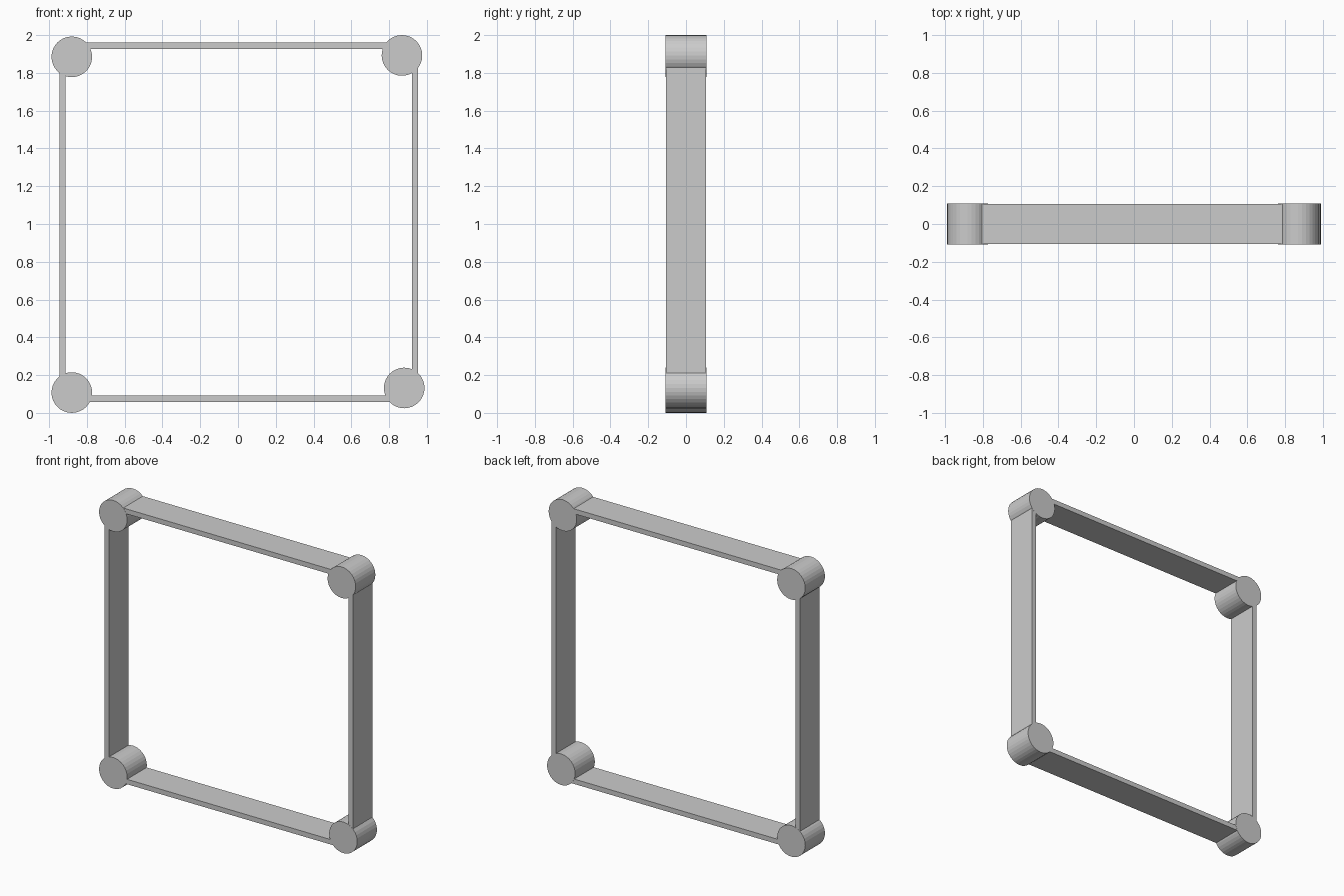
import bpy
from math import pi

if "Cube" in bpy.data.objects:
    bpy.data.objects.remove(bpy.data.objects["Cube"])

RADIUS = 0.1075   # corner post radius
DEPTH = 0.215     # front to back


def post(name, x, z):
    bpy.ops.mesh.primitive_cylinder_add(vertices=32, radius=RADIUS, depth=DEPTH,
                                        location=(x, 0, z), rotation=(pi / 2, 0, 0))
    bpy.context.object.name = name
    bpy.ops.object.transform_apply(location=False, rotation=True, scale=True)


def bar(name, x0, x1, z0, z1):
    bpy.ops.mesh.primitive_cube_add(size=1, location=((x0 + x1) / 2, 0, (z0 + z1) / 2))
    ob = bpy.context.object
    ob.name = name
    # a hair shallower than the posts so the faces do not overlap
    ob.scale = (x1 - x0, DEPTH - 0.001, z1 - z0)
    bpy.ops.object.transform_apply(location=False, rotation=False, scale=True)


# Round corner posts, slightly out of square
post("corner_top_left", -0.88, 1.885)
post("corner_top_right", 0.868, 1.8925)
post("corner_bottom_left", -0.88, 0.1075)
post("corner_bottom_right", 0.88, 0.132)

# Thin frame bars, ends buried in the posts
bar("top_bar", -0.83, 0.81, 1.926, 1.960)
bar("bottom_bar", -0.83, 0.83, 0.058, 0.092)
bar("left_bar", -0.946, -0.913, 0.16, 1.83)
bar("right_bar", 0.920, 0.953, 0.18, 1.86)
